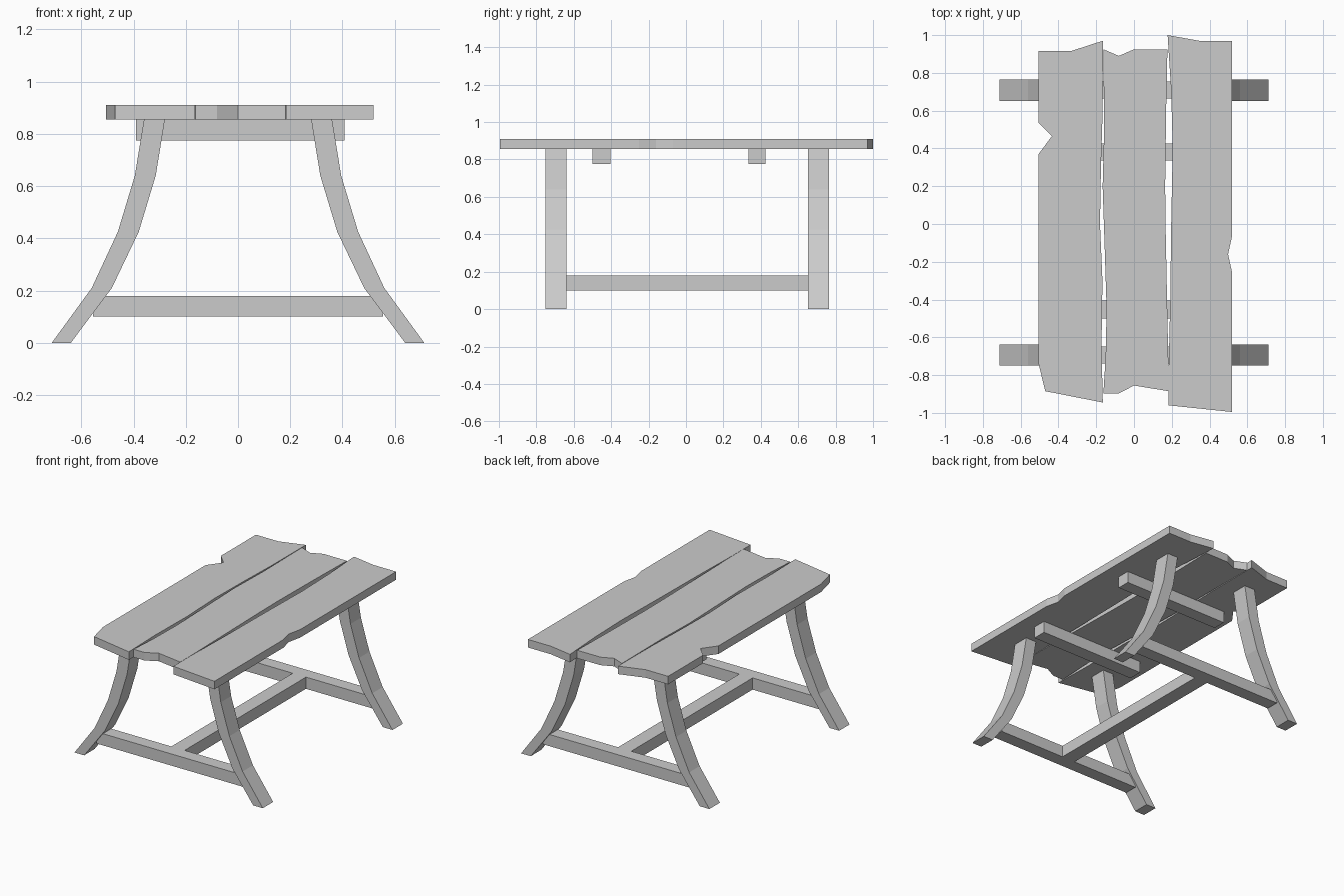
import bpy
import bmesh
from mathutils import Vector

default_cube = bpy.data.objects.get("Cube")
if default_cube:
    bpy.data.objects.remove(default_cube, do_unlink=True)

# Single plain grey for the whole table
grey = bpy.data.materials.new("plain_grey")
grey.use_nodes = True
colour = (0.6, 0.6, 0.6, 1)
grey.diffuse_color = colour
grey.node_tree.nodes["Principled BSDF"].inputs["Base Color"].default_value = colour


def prism(name, outline, extrude):
    """Extrude a flat outline of 3D points along a vector into a solid."""
    bm = bmesh.new()
    base = bm.faces.new([bm.verts.new(p) for p in outline])
    result = bmesh.ops.extrude_face_region(bm, geom=[base], use_keep_orig=True)
    moved = [g for g in result["geom"] if isinstance(g, bmesh.types.BMVert)]
    bmesh.ops.translate(bm, verts=moved, vec=Vector(extrude))
    bmesh.ops.recalc_face_normals(bm, faces=bm.faces)
    mesh = bpy.data.meshes.new(name)
    bm.to_mesh(mesh)
    bm.free()
    mesh.materials.append(grey)
    obj = bpy.data.objects.new(name, mesh)
    bpy.context.collection.objects.link(obj)
    return obj


def beam(name, x_range, y_range, z_range):
    """Rectangular bar given by its extents."""
    (x0, x1), (y0, y1), (z0, z1) = x_range, y_range, z_range
    outline = [(x0, y0, z0), (x1, y0, z0), (x1, y1, z0), (x0, y1, z0)]
    return prism(name, outline, (0, 0, z1 - z0))


# Heights shared between the parts
top_bottom, top_height = 0.855, 0.91
batten_bottom = 0.775
rail_z = (0.10, 0.18)

# Weathered tabletop planks: outer ends, notches and wandering gap edges
planks = {
    "right_plank": [
        (-.505, .915), (-.335, .915), (-.165, .97), (-.166, .6), (-.175, .3),
        (-.18, 0), (-.167, -.3), (-.172, -.65), (-.165, -.945),
        (-.47, -.885), (-.505, -.74), (-.505, .37), (-.435, .465), (-.505, .535)],
    "middle_plank": [
        (-.162, .925), (-.08, .89), (0, .925), (.177, .925), (.17, .6),
        (.165, .2), (.167, 0), (.175, -.4), (.182, -.74), (.182, -.885),
        (0, -.855), (-.08, -.897), (-.162, -.897), (-.15, -.7),
        (-.145, -.45), (-.155, -.13), (-.166, .2), (-.158, .5)],
    "left_plank": [
        (.178, 1), (.345, .97), (.518, .97), (.518, -.07), (.498, -.16),
        (.518, -.25), (.518, -.995), (.183, -.96), (.184, -.74),
        (.192, -.4), (.197, 0), (.205, .4), (.197, .7)],
}
for plank_name, outline in planks.items():
    prism(plank_name, [(x, y, top_bottom) for x, y in outline],
          (0, 0, top_height - top_bottom))

# Battens under the tabletop
for end, y_range in (("front", (-.5, -.405)), ("back", (.335, .425))):
    beam(end + "_batten", (-.39, .408), y_range, (batten_bottom, top_bottom))

# Splayed, curved legs and the rail joining each pair
leg_profile = [(.713, 0), (.56, .21), (.46, .425), (.395, .64), (.36, top_bottom),
               (.28, top_bottom), (.315, .64), (.38, .425), (.483, .21), (.64, 0)]
for end, y0, y1 in (("front", -.75, -.638), ("back", .652, .765)):
    for side, sign in (("left", 1), ("right", -1)):
        prism(f"{end}_{side}_leg", [(sign * x, y0, z) for x, z in leg_profile],
              (0, y1 - y0, 0))
    middle = (y0 + y1) / 2
    beam(end + "_cross_rail", (-.555, .555), (middle - .045, middle + .045), rail_z)

# Long rail between the two cross rails
beam("long_rail", (-.05, .05), (-.655, .67), rail_z)
